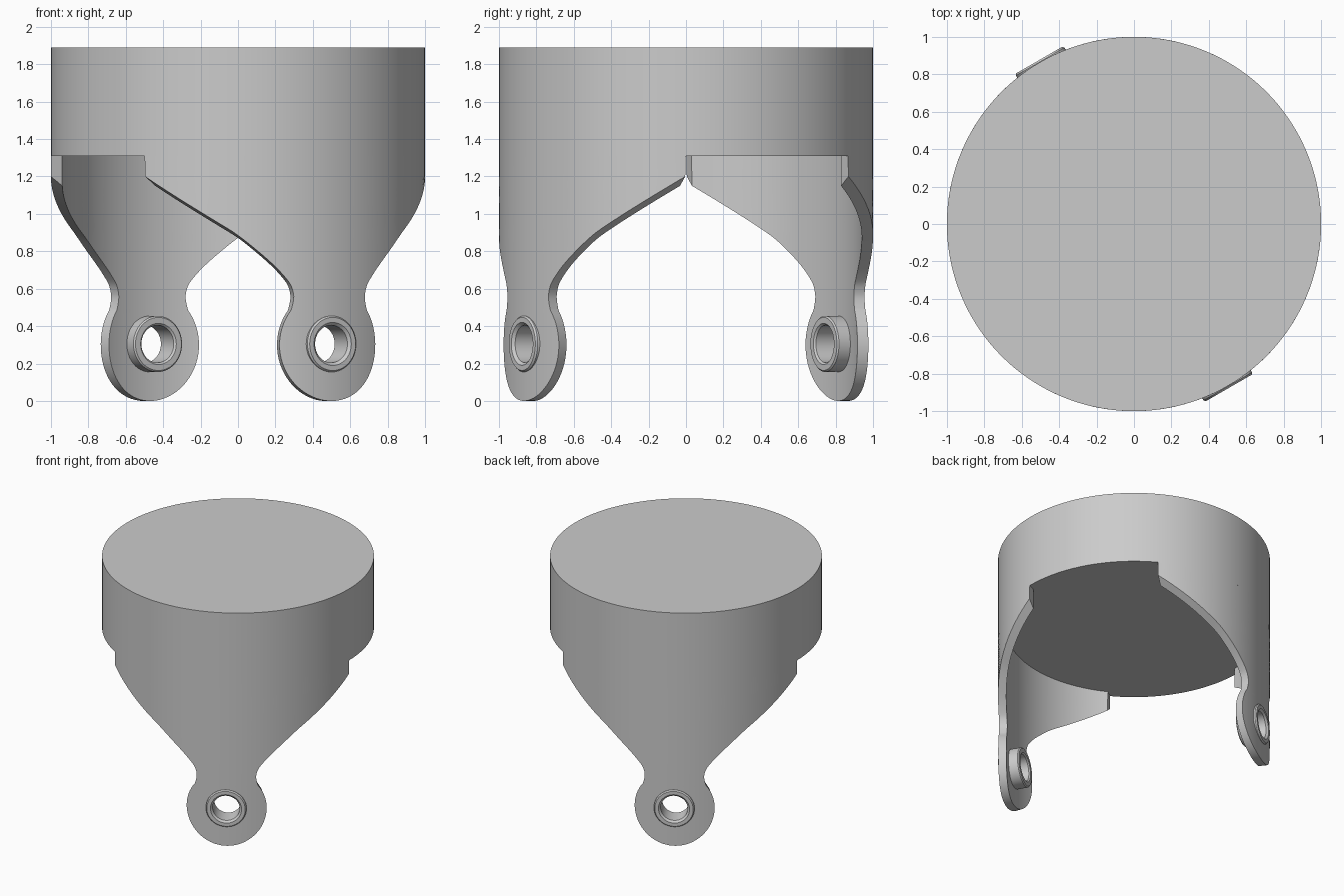
import bpy, bmesh, math
from mathutils import Matrix, Vector

if "Cube" in bpy.data.objects:
    bpy.data.objects.remove(bpy.data.objects["Cube"])

grey = bpy.data.materials.new("plain grey")
grey.diffuse_color = (0.6, 0.6, 0.6, 1)
grey.use_nodes = True
grey.node_tree.nodes["Principled BSDF"].inputs["Base Color"].default_value = grey.diffuse_color

R_OUT, R_IN, CAP_Z, TOP_Z = 1.0, 0.94, 1.31, 1.89
PIN_Z = 0.305


def finish(name, bm, matrix=None):
    bmesh.ops.recalc_face_normals(bm, faces=bm.faces)
    me = bpy.data.meshes.new(name)
    bm.to_mesh(me)
    bm.free()
    if matrix:
        me.transform(matrix)
    ob = bpy.data.objects.new(name, me)
    bpy.context.collection.objects.link(ob)
    me.materials.append(grey)
    return ob


def smooth(ob):
    bpy.ops.object.select_all(action='DESELECT')
    ob.select_set(True)
    bpy.context.view_layer.objects.active = ob
    bpy.ops.object.shade_smooth_by_angle(angle=math.radians(30))


def spline(pts, steps):
    """Catmull-Rom curve through the points."""
    out = []
    p = [Vector(q) for q in pts]
    p = [2 * p[0] - p[1]] + p + [2 * p[-1] - p[-2]]
    for i in range(1, len(p) - 2):
        a, b, c, d = p[i - 1:i + 3]
        for k in range(steps):
            t = k / steps
            out.append(0.5 * (2 * b + (c - a) * t + (2 * a - 5 * b + 4 * c - d) * t * t
                              + (3 * b - a - 3 * c + d) * t ** 3))
    return out + [p[-2]]


def lathe(profile, segs):
    """Closed (radius, height) outline turned about z."""
    bm = bmesh.new()
    rings = [[bm.verts.new((r * math.cos(2 * math.pi * i / segs),
                            r * math.sin(2 * math.pi * i / segs), h))
              for i in range(segs)] for r, h in profile]
    for j in range(len(rings)):
        a, b = rings[j], rings[(j + 1) % len(rings)]
        for i in range(segs):
            k = (i + 1) % segs
            bm.faces.new((a[i], a[k], b[k], b[i]))
    return bm


# half outline of an arm: (half angle, z), round eye then neck then flared shoulder
eye = [(0.3 * math.cos(f), 0.3 + 0.3 * math.sin(f))
       for f in (math.radians(-88 + 126 * i / 24) for i in range(24))]
flare = spline([(0.236, 0.485), (0.224, 0.53), (0.222, 0.57), (0.238, 0.62), (0.272, 0.665),
                (0.33, 0.725), (0.41, 0.795), (0.53, 0.89), (0.65, 0.965),
                (0.85, 1.085), (1.043, 1.2)], 4)
outline = eye + [tuple(v) for v in flare] + [(1.046, CAP_Z)]


def arm(name, heading):
    """Curved plate; its edge leans inwards and down near the shoulder."""
    cols = 48
    bm = bmesh.new()
    sheets = []
    for r in (R_OUT, R_IN):
        rows = []
        for w, z in outline:
            if r == R_IN:
                t = min(max((z - 0.6) / 0.6, 0), 1)
                w -= 0.03 * t
                if z < CAP_Z:
                    z -= 0.05 * t
            rows.append([bm.verts.new((r * math.cos(heading + a), r * math.sin(heading + a), z))
                         for a in (w * (2 * i / cols - 1) for i in range(cols + 1))])
        for lo, hi in zip(rows, rows[1:]):
            for i in range(cols):
                bm.faces.new((lo[i], lo[i + 1], hi[i + 1], hi[i]))
        sheets.append(rows)
    o, n = sheets
    rims = [([row[0] for row in o], [row[0] for row in n]),
            ([row[-1] for row in o], [row[-1] for row in n]),
            (o[0], n[0]), (o[-1], n[-1])]
    for p, q in rims:
        for i in range(len(p) - 1):
            bm.faces.new((p[i], p[i + 1], q[i + 1], q[i]))
    return finish(name, bm)


# solid drum on top
bm = bmesh.new()
bmesh.ops.create_cone(bm, cap_ends=True, segments=144, radius1=R_OUT, radius2=R_OUT,
                      depth=TOP_Z - CAP_Z,
                      matrix=Matrix.Translation((0, 0, (TOP_Z + CAP_Z) / 2)))
smooth(finish("drum", bm))

# two opposite arms, each with a bored bushing through its eye
for side, deg in (("front", -60), ("back", 120)):
    heading = math.radians(deg)
    place = (Matrix.Translation((0, 0, PIN_Z)) @ Matrix.Rotation(heading, 4, 'Z')
             @ Matrix.Rotation(math.pi / 2, 4, 'Y'))
    plate = arm(side + "_arm", heading)

    bm = bmesh.new()
    bmesh.ops.create_cone(bm, cap_ends=True, segments=48, radius1=0.125, radius2=0.125, depth=0.6,
                          matrix=Matrix.Translation((0, 0, 0.95)))
    cutter = finish("bore_cutter", bm, place)
    cutter.hide_render = True
    mod = plate.modifiers.new("bore", 'BOOLEAN')
    mod.operation, mod.solver, mod.object = 'DIFFERENCE', 'EXACT', cutter
    bpy.context.view_layer.objects.active = plate
    bpy.ops.object.modifier_apply(modifier="bore")
    bpy.data.objects.remove(cutter)
    smooth(plate)

    ring = [(0.1, 0.86), (0.11, 0.85), (0.142, 0.85), (0.15, 0.858),
            (0.15, 1.002), (0.142, 1.012), (0.115, 1.012), (0.1, 0.997)]
    smooth(finish(side + "_bushing", lathe(ring, 48), place))
